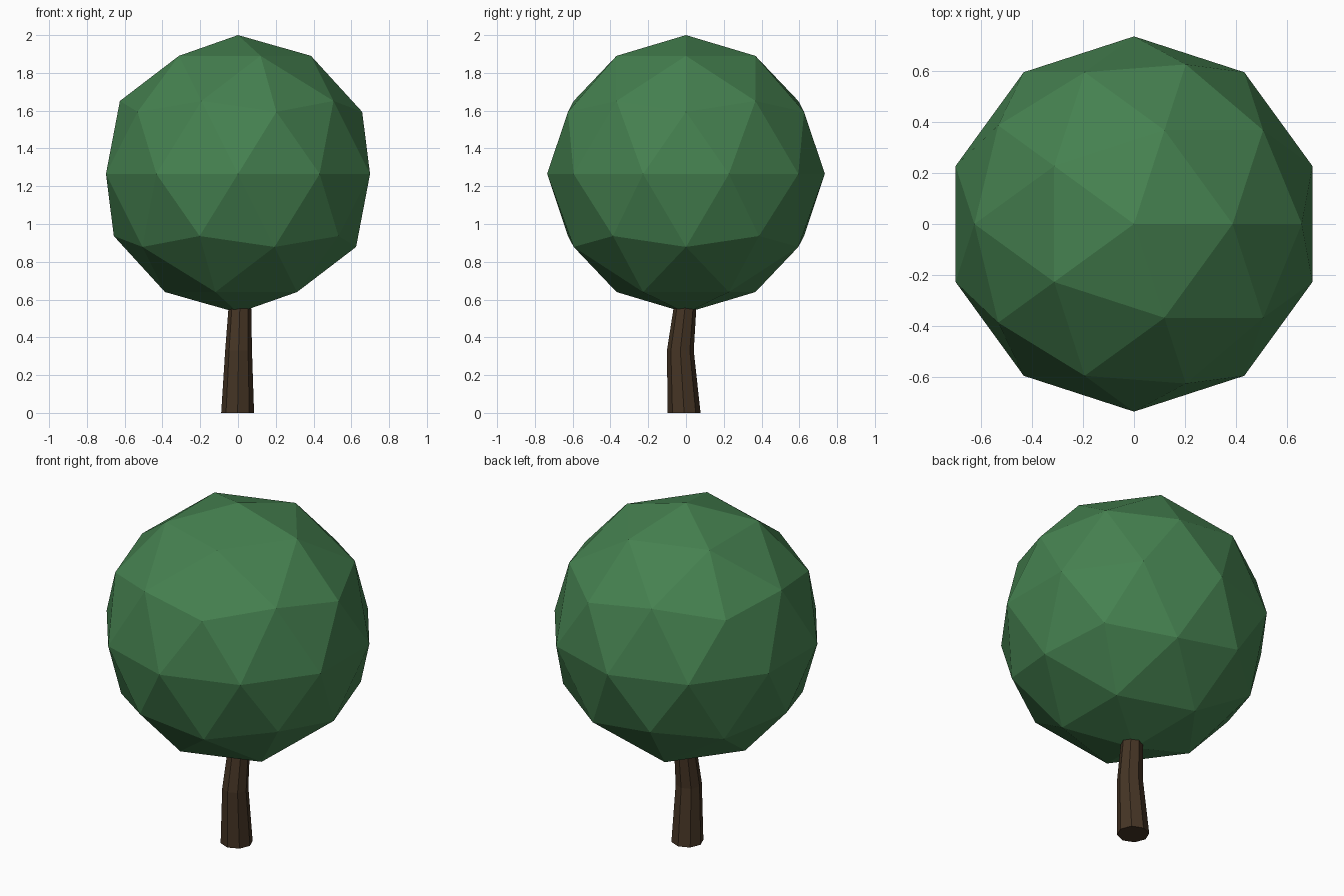
import bpy, bmesh, math

if "Cube" in bpy.data.objects:
    bpy.data.objects.remove(bpy.data.objects["Cube"])

def material(name, color):
    m = bpy.data.materials.new(name)
    m.diffuse_color = color
    m.use_nodes = True
    m.node_tree.nodes["Principled BSDF"].inputs["Base Color"].default_value = m.diffuse_color
    return m

# Foliage: faceted ball
bpy.ops.mesh.primitive_ico_sphere_add(subdivisions=2, radius=0.735, location=(0, 0, 1.265))
foliage = bpy.context.object
foliage.name = "foliage"
foliage.data.materials.append(material("leaf_green", (0.06, 0.22, 0.08, 1)))

# Trunk: eight-sided bent tube, each ring is (x, y, z, radius)
rings = [(-0.002, -0.01, 0.0, 0.087),
         (0.003, -0.03, 0.33, 0.071),
         (0.01, -0.005, 0.56, 0.06),
         (0.012, 0.01, 0.68, 0.055)]
SIDES = 8
bm = bmesh.new()
loops = []
for x, y, z, r in rings:
    loops.append([bm.verts.new((x + r * math.cos(2 * math.pi * i / SIDES),
                                y + r * math.sin(2 * math.pi * i / SIDES), z))
                  for i in range(SIDES)])
for low, high in zip(loops, loops[1:]):
    for i in range(SIDES):
        j = (i + 1) % SIDES
        bm.faces.new((low[i], low[j], high[j], high[i]))
bm.faces.new(loops[0][::-1])
bm.faces.new(loops[-1])
mesh = bpy.data.meshes.new("trunk")
bm.to_mesh(mesh)
bm.free()
trunk = bpy.data.objects.new("trunk", mesh)
bpy.context.collection.objects.link(trunk)
mesh.materials.append(material("bark_brown", (0.06, 0.035, 0.018, 1)))
